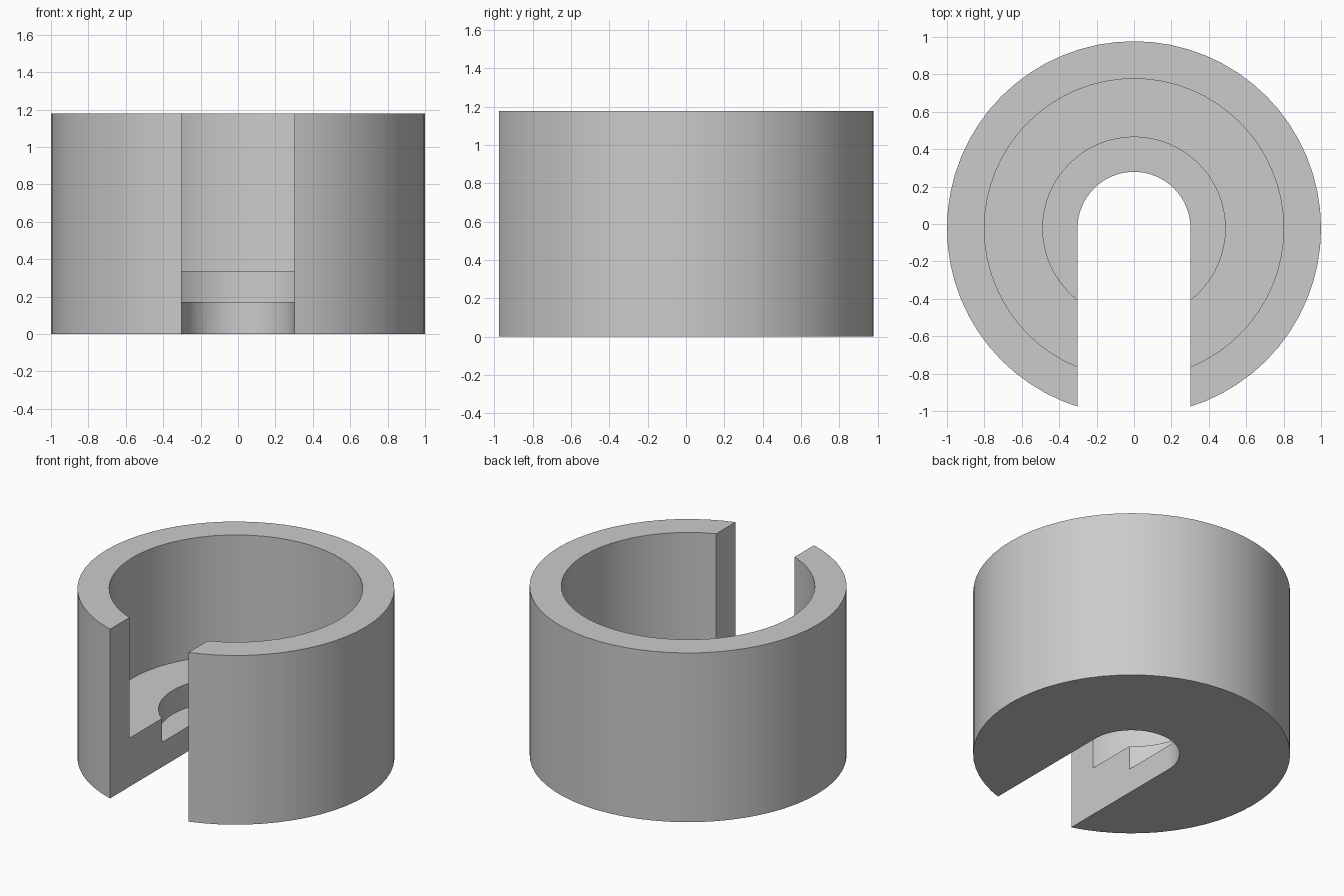
import bpy, bmesh, math

if "Cube" in bpy.data.objects:
    bpy.data.objects.remove(bpy.data.objects["Cube"])

SEGMENTS = 64
CENTRE_Y = -0.023      # axis of the round body
HEIGHT = 1.178
SLOT = 0.302           # half width of the slot


def make_object(name, bm):
    bmesh.ops.recalc_face_normals(bm, faces=bm.faces)
    mesh = bpy.data.meshes.new(name)
    bm.to_mesh(mesh)
    bm.free()
    obj = bpy.data.objects.new(name, mesh)
    bpy.context.collection.objects.link(obj)
    obj.location.y = CENTRE_Y
    return obj


# Cup body: stepped wall section turned around the axis
section = [(0.1, 0), (1, 0), (1, HEIGHT), (0.8, HEIGHT), (0.8, 0.338),
           (0.488, 0.338), (0.488, 0.172), (0.1, 0.172)]
bm = bmesh.new()
rings = []
for i in range(SEGMENTS):
    a = 2 * math.pi * i / SEGMENTS
    rings.append([bm.verts.new((r * math.cos(a), r * math.sin(a), z)) for r, z in section])
for i in range(SEGMENTS):
    here, after = rings[i], rings[(i + 1) % SEGMENTS]
    for j in range(len(section)):
        k = (j + 1) % len(section)
        bm.faces.new((here[j], after[j], after[k], here[k]))
body = make_object("slotted_cup", bm)

# Slot cutter: round at the axis, open to the front
outline = [(SLOT * math.cos(math.pi * i / 32), SLOT * math.sin(math.pi * i / 32))
           for i in range(33)]
outline += [(-SLOT, -1.5), (SLOT, -1.5)]
bm = bmesh.new()
base = bm.faces.new([bm.verts.new((x, y, -0.5)) for x, y in outline])
top = bmesh.ops.extrude_face_region(bm, geom=[base])["geom"]
bmesh.ops.translate(bm, vec=(0, 0, 2.5),
                    verts=[v for v in top if isinstance(v, bmesh.types.BMVert)])
cutter = make_object("slot_cutter", bm)
cutter.hide_render = True

# Cut the slot
cut = body.modifiers.new("slot", 'BOOLEAN')
cut.operation = 'DIFFERENCE'
cut.solver = 'EXACT'
cut.object = cutter
bpy.context.view_layer.objects.active = body
body.select_set(True)
bpy.ops.object.modifier_apply(modifier=cut.name)
bpy.data.objects.remove(cutter)

# Plain grey, smooth round walls with sharp rims
grey = bpy.data.materials.new("grey")
grey.diffuse_color = (0.6, 0.6, 0.6, 1)
grey.use_nodes = True
grey.node_tree.nodes["Principled BSDF"].inputs["Base Color"].default_value = grey.diffuse_color
body.data.materials.clear()
body.data.materials.append(grey)
bpy.ops.object.shade_smooth_by_angle(angle=math.radians(30))
